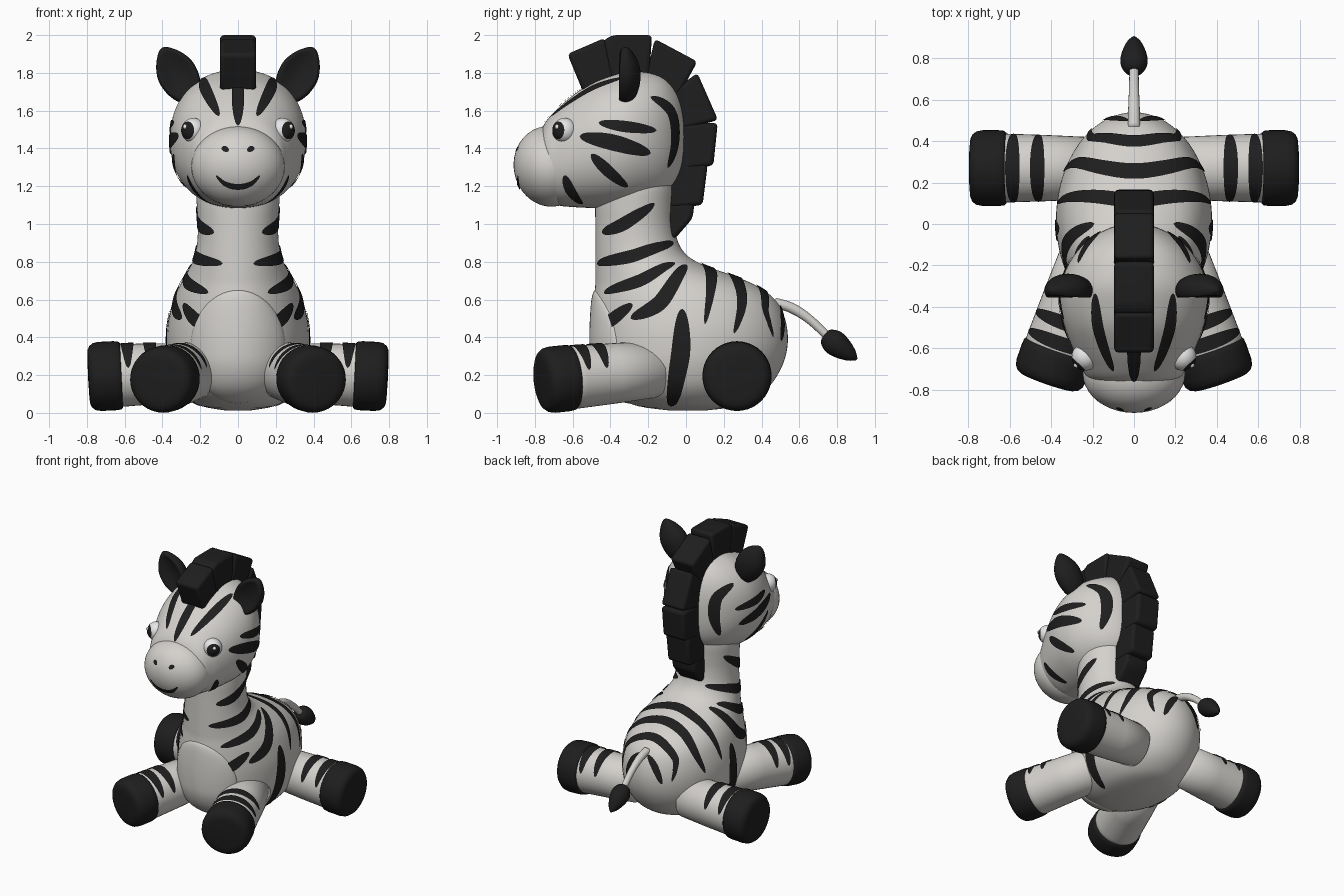
import bpy, bmesh, math
from mathutils import Vector, Matrix
from mathutils.bvhtree import BVHTree

if "Cube" in bpy.data.objects:
    bpy.data.objects.remove(bpy.data.objects["Cube"])


def material(name, rgb):
    m = bpy.data.materials.new(name)
    m.diffuse_color = (*rgb, 1)
    m.use_nodes = True
    m.node_tree.nodes["Principled BSDF"].inputs["Base Color"].default_value = m.diffuse_color
    return m


CREAM = material("soft light grey", (0.66, 0.64, 0.61))
BLACK = material("charcoal black", (0.013, 0.013, 0.013))
WHITE = material("eye white", (0.8, 0.8, 0.8))


def make(name, verts, faces, mat, fix=True):
    me = bpy.data.meshes.new(name)
    me.from_pydata([tuple(v) for v in verts], [], faces)
    if fix:
        bm = bmesh.new()
        bm.from_mesh(me)
        bmesh.ops.recalc_face_normals(bm, faces=bm.faces)
        bm.to_mesh(me)
        bm.free()
    me.materials.append(mat)
    me.shade_smooth()
    ob = bpy.data.objects.new(name, me)
    bpy.context.collection.objects.link(ob)
    return ob


def spline(pts, n):
    """Catmull-Rom samples through points of any dimension."""
    out, last = [], len(pts) - 1
    for k in range(n + 1):
        t = k / n * last
        i = min(int(t), last - 1)
        u = t - i
        a, b, c, d = (pts[max(i - 1, 0)], pts[i], pts[i + 1], pts[min(i + 2, last)])
        out.append([0.5 * (2 * q + (r - p) * u + (2 * p - 5 * q + 4 * r - s) * u * u
                           + (3 * q - p - 3 * r + s) * u ** 3) for p, q, r, s in zip(a, b, c, d)])
    return out


def loft(name, rings, mat):
    n = len(rings[0])
    verts = [v for r in rings for v in r]
    faces = [(i * n + j, i * n + (j + 1) % n, (i + 1) * n + (j + 1) % n, (i + 1) * n + j)
             for i in range(len(rings) - 1) for j in range(n)]
    faces += [tuple(range(n)), tuple(range(len(verts) - n, len(verts)))]
    return make(name, verts, faces, mat)


def circle(n, power=1.0):
    for k in range(n):
        a = 2 * math.pi * k / n
        c, s = math.cos(a), math.sin(a)
        yield math.copysign(abs(c) ** power, c), math.copysign(abs(s) ** power, s)


def lathe(name, profile, start, axis, mat):
    q = axis.to_track_quat('Z', 'Y')
    return loft(name, [[start + q @ Vector((r * c, r * s, h)) for c, s in circle(40)]
                       for h, r in profile], mat)


def ellipsoid(name, center, radii, rot, mat, shape=None):
    bm = bmesh.new()
    bmesh.ops.create_uvsphere(bm, u_segments=40, v_segments=24, radius=1)
    verts = [v.co.copy() for v in bm.verts]
    faces = [tuple(v.index for v in f.verts) for f in bm.faces]
    bm.free()
    if shape:
        verts = [shape(v) for v in verts]
    m = Matrix.Translation(center) @ rot @ Matrix.Diagonal((*radii, 1))
    return make(name, [m @ v for v in verts], faces, mat)


def tree(ob):
    me = ob.data
    return BVHTree.FromPolygons([v.co for v in me.vertices], [tuple(p.vertices) for p in me.polygons])


def stripe(name, bvh, pts, width, mat=BLACK, n=24, lift=0.006):
    """Thin tapered plate lying on a surface along a path."""
    path = [bvh.find_nearest(Vector(p)) for p in spline(pts, n)]
    cols, verts = 7, []
    for i, (p, nor, _, _) in enumerate(path):
        tan = path[min(i + 1, n)][0] - path[max(i - 1, 0)][0]
        side = nor.cross(tan).normalized()
        w = width * max(math.sin(math.pi * i / n), 0.003) ** 0.6
        for j in range(cols):
            q, qn, _, _ = bvh.find_nearest(p + side * w * (j / (cols - 1) - 0.5))
            verts.append(q + qn * lift)
    faces = [(a + cols, a + cols + 1, a + 1, a) for i in range(n) for j in range(cols - 1)
             for a in [i * cols + j]]
    return make(name, verts, faces, mat, fix=False)


def side_stripe(name, bvh, yz, width):
    """Stripe given in side view, cast onto both flanks."""
    pts = []
    for y, z in yz:
        hit = bvh.ray_cast(Vector((1, y, z)), Vector((-1, 0, 0)))[0]
        pts.append(hit or bvh.find_nearest(Vector((0.12, y, z)))[0])
    for s in (1, -1):
        stripe(name, bvh, [(s * p[0], p[1], p[2]) for p in pts], width)


# Body and neck: (z, front y, back y, half width)
rows = [(.012, -.08, .1, .06), (.035, -.25, .27, .19), (.08, -.36, .37, .27), (.15, -.44, .45, .33),
        (.25, -.485, .51, .365), (.35, -.495, .537, .376), (.45, -.495, .535, .374), (.55, -.49, .505, .356),
        (.62, -.485, .45, .335), (.68, -.48, .36, .306), (.73, -.48, .24, .278), (.78, -.48, .1, .25),
        (.83, -.48, .01, .23), (.9, -.48, -.04, .216), (1, -.48, -.06, .212), (1.1, -.48, -.06, .218),
        (1.2, -.47, -.055, .22), (1.32, -.44, -.06, .19)]
body = loft("body_and_neck", [[(h * c, (f + b) / 2 + (b - f) / 2 * s, z) for c, s in circle(72)]
                              for z, f, b, h in spline(rows, 68)], CREAM)
body_t = tree(body)

# Head: (y, bottom z, top z, half width), narrowing behind towards the mane
rows = [(-.79, 1.24, 1.42, .1), (-.75, 1.14, 1.53, .215), (-.68, 1.10, 1.61, .26), (-.6, 1.09, 1.68, .297),
        (-.5, 1.085, 1.75, .335), (-.4, 1.085, 1.79, .357), (-.3, 1.095, 1.815, .355), (-.2, 1.12, 1.81, .32),
        (-.12, 1.15, 1.785, .265), (-.06, 1.2, 1.73, .195), (-.02, 1.27, 1.65, .12), (0, 1.38, 1.55, .05)]
head = loft("head", [[(h * c, y, (b + t) / 2 + (t - b) / 2 * s) for c, s in circle(72, 0.9)]
                     for y, b, t, h in spline(rows, 55)], CREAM)
head_t = tree(head)
muzzle = ellipsoid("muzzle", (0, -.72, 1.305), (.248, .192, .214), Matrix.Rotation(.19, 4, 'X'), CREAM)
muzzle_t = tree(muzzle)

# Raised belly patch
verts, n, levels = [], 56, 12
for k in range(levels + 1):
    f = max(math.sin(math.pi / 2 * k / levels), .01)
    for c, s in circle(n):
        x, z = .25 * f * c, .35 + .3 * f * s
        p, nor, _, _ = body_t.ray_cast(Vector((x, -2, z)), Vector((0, 1, 0)))
        verts.append(p + nor * (.018 * math.sqrt(max(0, 1 - f ** 8)) - .002))
faces = [(k * n + j, k * n + (j + 1) % n, (k + 1) * n + (j + 1) % n, (k + 1) * n + j)
         for k in range(levels) for j in range(n)] + [tuple(range(n - 1, -1, -1))]
make("belly_patch", verts, faces, CREAM, fix=False)

# Flank and neck stripes
for yz, w in [([(-.44, .955), (-.33, 1.0), (-.17, 1.11)], .07),
              ([(-.465, .79), (-.28, .83), (-.07, .9)], .07),
              ([(-.43, .635), (-.24, .7), (-.06, .79)], .07),
              ([(-.45, .45), (-.38, .5), (-.28, .575)], .075),
              ([(-.29, .5), (-.13, .59), (0, .78)], .085),
              ([(-.02, .55), (-.03, .3), (-.08, .04)], .1)]:
    side_stripe("body_stripe", body_t, yz, w)

# Stripes running over the back from flank to flank
for half, w in [([(.37, .1, .47), (.3, .13, .65), (.17, .13, .74)], .075),
                ([(.33, .25, .42), (.3, .3, .57), (.16, .28, .71)], .08),
                ([(.22, .48, .4), (.24, .45, .55), (.13, .42, .63)], .065)]:
    top = (0, half[2][1] - .02, half[2][2] + .03)
    stripe("back_stripe", body_t, half + [top] + [(-x, y, z) for x, y, z in half[::-1]], w, n=48)
for s in (1, -1):
    stripe("rump_stripe", body_t, [(s * .03, .5, .57), (s * .1, .52, .5), (s * .16, .52, .38)], .05)

# Face stripes
for yz, w in [([(-.46, 1.535), (-.32, 1.515), (-.16, 1.495)], .06),
              ([(-.56, 1.465), (-.38, 1.43), (-.19, 1.375)], .085),
              ([(-.5, 1.37), (-.42, 1.29), (-.31, 1.2)], .065),
              ([(-.64, 1.26), (-.61, 1.18), (-.55, 1.11)], .06),
              ([(-.19, 1.67), (-.08, 1.59), (-.06, 1.45), (-.1, 1.3)], .085)]:
    side_stripe("face_stripe", head_t, yz, w)
stripe("forehead_stripe", head_t, [(0, -.42, 1.8), (0, -.62, 1.68), (0, -.76, 1.52)], .065)
for s in (1, -1):
    stripe("forehead_stripe", head_t,
           [(s * .2, -.34, 1.8), (s * .175, -.52, 1.72), (s * .1, -.71, 1.57)], .06)
    # Nostrils
    stripe("nostril", muzzle_t, [(s * .09, -.9, 1.41), (s * .07, -.9, 1.4), (s * .05, -.9, 1.385)], .03)
stripe("smile", muzzle_t, [(-.12, -.9, 1.255), (-.07, -.9, 1.205), (0, -.9, 1.19),
                           (.07, -.9, 1.205), (.12, -.9, 1.255)], .035)


def ear_shape(v):
    taper = 1 - .35 * max(v.z, 0) ** 2
    dent = .9 * max(0, 1 - (v.x ** 2 + v.z ** 2) * 1.25) if v.y < 0 else 0
    return Vector((v.x * taper, v.y * taper + dent, v.z))


for s in (1, -1):
    # Ears
    ellipsoid("ear", (s * .32, -.32, 1.79), (.105, .08, .165), Matrix.Rotation(s * .52, 4, 'Y'), BLACK, ear_shape)
    # Eyes with dark iris cap and small glint
    c = Vector((s * .235, -.642, 1.495))
    look = Vector((s * .68, -.73, .02)).normalized()
    eye = ellipsoid("eye", c, (.066, .066, .066), look.to_track_quat('Z', 'Y').to_matrix().to_4x4(), WHITE)
    eye.data.materials.append(BLACK)
    for p in eye.data.polygons:
        p.material_index = int((p.center - c).normalized().dot(look) > .74)
    glint = c + (look + Vector((s * .12, 0, .33))).normalized() * .062
    ellipsoid("eye_glint", glint, (.013, .013, .013), Matrix(), WHITE)

    # Legs with hooves and stripes
    for name, start, end, hoof_r, spots in [
            ("front_leg", (.2, -.13, .235), (.42, -.765, .17), .176, (.36, .46)),
            ("hind_leg", (.18, .27, .22), (.792, .27, .19), .183, (.28, .4))]:
        S, E = Vector((s * start[0], *start[1:])), Vector((s * end[0], *end[1:]))
        L, d = (E - S).length, (E - S).normalized()
        leg = lathe(name, [(0, .1), (.03, .15), (L * .4, .16), (L * .7, .166), (L - .1, .168)], S, d, CREAM)
        hr = hoof_r
        lathe(name + "_hoof", [(-.175, .1), (-.175, hr - .012), (-.165, hr - .003), (-.14, hr), (-.06, hr),
                               (-.03, hr - .006), (-.012, hr - .02), (-.003, hr - .04), (0, hr - .07),
                               (.002, .01)], E, d, BLACK)
        leg_t = tree(leg)
        up = (Vector((0, 0, 1)) - d * d.z).normalized()
        v = d.cross(up)
        for h in spots:
            arc = [S + d * h + .165 * (math.cos(a) * up + math.sin(a) * v)
                   for a in (-1.35, -.7, 0, .7, 1.35)]
            stripe(name + "_stripe", leg_t, arc, .07)

# Mane blocks: side outlines as (y, z) corners
for quad in [((-.628, 1.9), (-.43, 1.985), (-.37, 1.74), (-.545, 1.7)),
             ((-.44, 1.97), (-.39, 2.0), (-.18, 2.0), (-.2, 1.7), (-.39, 1.7)),
             ((-.165, 1.98), (.06, 1.86), (-.08, 1.6), (-.23, 1.7)),
             ((.06, 1.8), (.17, 1.55), (-.06, 1.49), (-.1, 1.68)),
             ((.168, 1.535), (.145, 1.31), (-.1, 1.27), (-.1, 1.53)),
             ((.115, 1.315), (.088, 1.1), (-.12, 1.08), (-.12, 1.33)),
             ((.045, 1.11), (.035, 1.03), (-.06, .92), (-.12, .95), (-.12, 1.11))]:
    k = len(quad)
    vs = [(x, y, z) for x in (-.096, .096) for y, z in quad]
    fs = [tuple(range(k)), tuple(range(k, 2 * k))] + [(i, (i + 1) % k, k + (i + 1) % k, k + i) for i in range(k)]
    ob = make("mane_block", vs, fs, BLACK)
    mod = ob.modifiers.new("rounding", 'BEVEL')
    mod.width, mod.segments = .022, 3
    bpy.ops.object.select_all(action='DESELECT')
    ob.select_set(True)
    bpy.context.view_layer.objects.active = ob
    bpy.ops.object.shade_smooth_by_angle(angle=math.radians(40))

# Tail and tuft
tail = spline([(.46, .585, .03), (.56, .555, .028), (.66, .49, .024), (.77, .385, .022)], 16)
loft("tail", [[(r * c, y + r * s * .6, z + r * s * .8) for c, s in circle(16)] for y, z, r in tail], CREAM)
lathe("tail_tuft", spline([(0, .02), (.012, .045), (.06, .066), (.12, .058), (.18, .034), (.215, .006)], 20),
      Vector((0, .732, .412)), Vector((0, .8, -.6)), BLACK)
